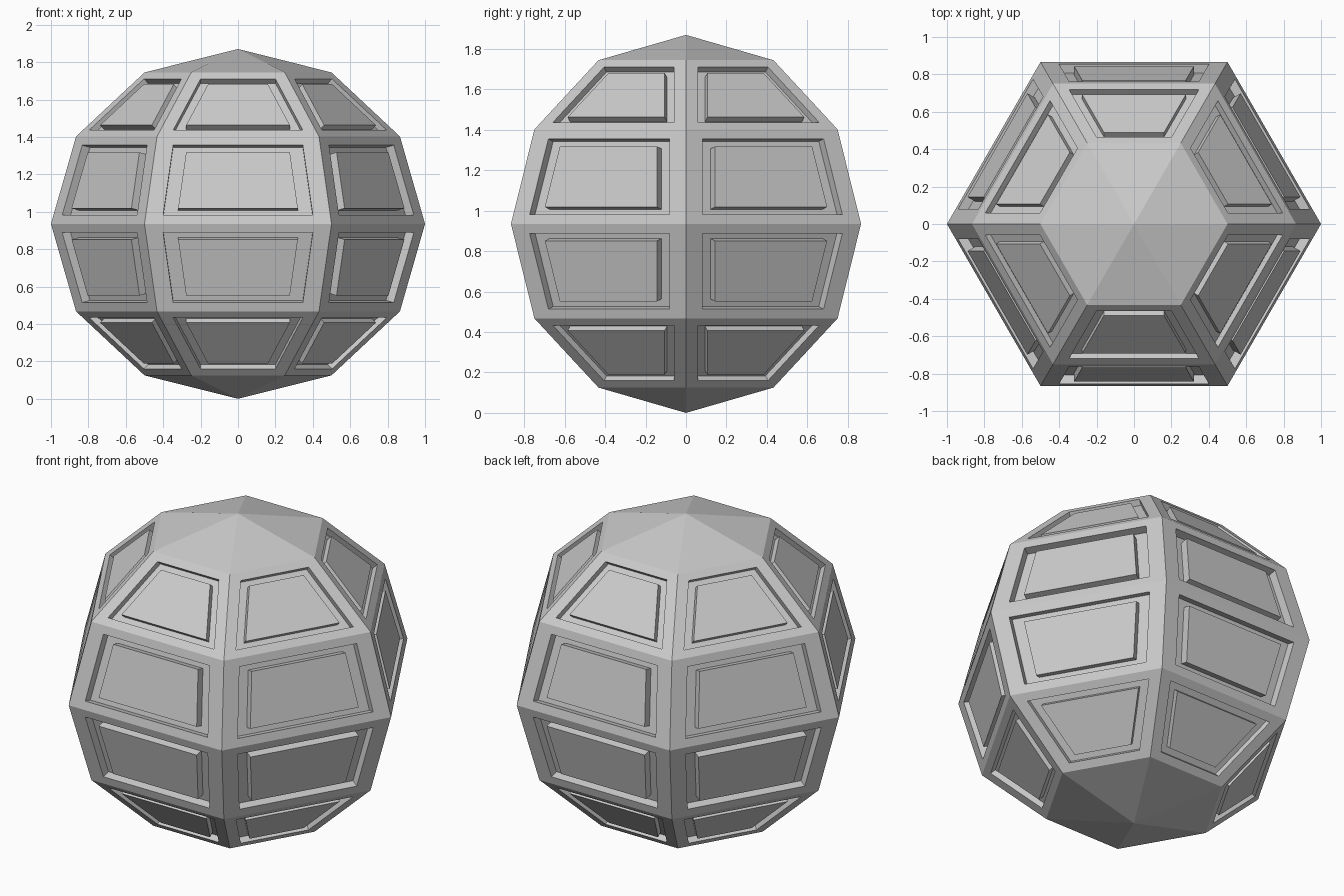
import bpy, bmesh
from math import sin, cos, pi
from mathutils import Vector

if "Cube" in bpy.data.objects:
    bpy.data.objects.remove(bpy.data.objects["Cube"])

SIDES, RINGS, HALF_H = 6, 6, 0.935
bm = bmesh.new()

# Low-poly sphere: rings of six vertices between two poles
rings = []
for r in range(1, RINGS):
    t = pi * r / RINGS
    rings.append([bm.verts.new((sin(t) * cos(2 * pi * s / SIDES),
                                sin(t) * sin(2 * pi * s / SIDES),
                                HALF_H + HALF_H * cos(t))) for s in range(SIDES)])
top = bm.verts.new((0, 0, 2 * HALF_H))
bottom = bm.verts.new((0, 0, 0))
panels = []
for s in range(SIDES):
    n = (s + 1) % SIDES
    bm.faces.new((top, rings[0][s], rings[0][n]))
    bm.faces.new((bottom, rings[-1][n], rings[-1][s]))
    for a, b in zip(rings, rings[1:]):
        panels.append(bm.faces.new((a[s], b[s], b[n], a[n])))
bm.normal_update()


def step(face, scale=1.0, move=Vector()):
    """Extrude one face, then scale it about its centre and shift it."""
    new = bmesh.ops.extrude_discrete_faces(bm, faces=[face])["faces"][0]
    c = new.calc_center_median()
    for v in new.verts:
        v.co = c + (v.co - c) * scale + move
    return new


# Each quad: frame, recessed groove, raised flush panel
for f in panels:
    normal = f.normal.copy()
    depth = 0.11 * f.calc_area()
    f = step(f, 0.8)
    f = step(f, 1.0, -normal * depth)
    f = step(f, 0.8)
    f = step(f, 1.0, normal * depth * 0.95)

mesh = bpy.data.meshes.new("panelled_sphere")
bm.normal_update()
bm.to_mesh(mesh)
bm.free()
bpy.context.collection.objects.link(bpy.data.objects.new("panelled_sphere", mesh))
